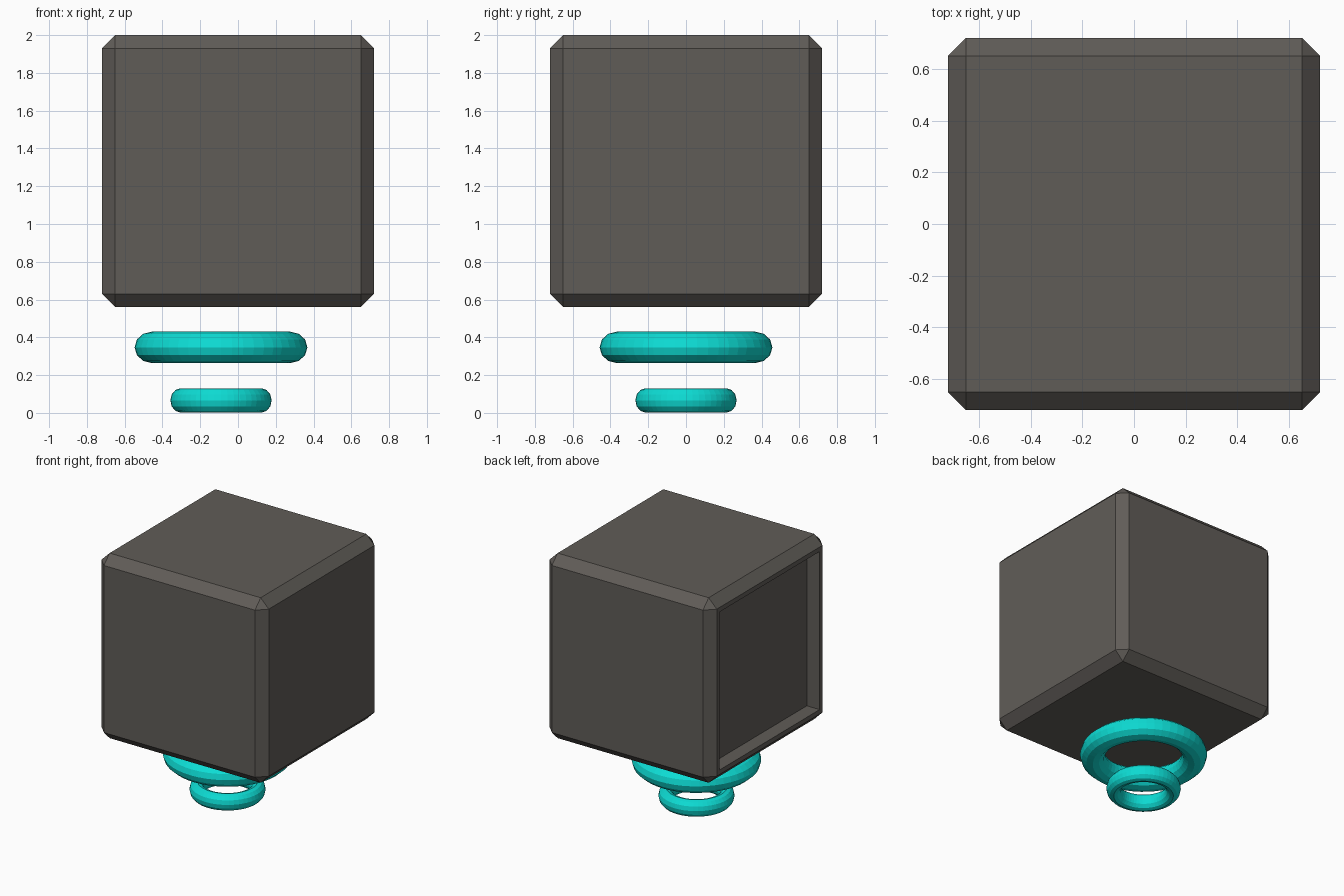
import bpy
import bmesh
from mathutils import Matrix, Vector

if "Cube" in bpy.data.objects:
    bpy.data.objects.remove(bpy.data.objects["Cube"], do_unlink=True)


def make_material(name, rgb):
    mat = bpy.data.materials.new(name)
    mat.use_nodes = True
    mat.diffuse_color = (*rgb, 1)
    mat.node_tree.nodes["Principled BSDF"].inputs["Base Color"].default_value = (*rgb, 1)
    return mat


grey = make_material("warm dark grey", (0.118, 0.108, 0.097))
teal = make_material("bright turquoise", (0.004, 0.72, 0.66))

# Chamfered body block
SIZE, CHAMFER, RIM, DEPTH = 1.44, 0.07, 0.05, 0.11
bm = bmesh.new()
bmesh.ops.create_cube(bm, size=SIZE, matrix=Matrix.Translation((0, 0, 2 - SIZE / 2)))
bmesh.ops.bevel(bm, geom=bm.edges[:], offset=CHAMFER, segments=1,
                affect='EDGES', profile=0.5)

# Recessed panel on one side
bm.normal_update()
side = min(bm.faces, key=lambda f: f.calc_center_median().x)
bmesh.ops.inset_region(bm, faces=[side], thickness=RIM)
panel = bmesh.ops.extrude_discrete_faces(bm, faces=[side])["faces"][0]
bmesh.ops.translate(bm, verts=panel.verts[:], vec=Vector((DEPTH, 0, 0)))
bmesh.ops.recalc_face_normals(bm, faces=bm.faces[:])
mesh = bpy.data.meshes.new("body_block")
bm.to_mesh(mesh)
bm.free()
body = bpy.data.objects.new("body_block", mesh)
bpy.context.collection.objects.link(body)
mesh.materials.append(grey)


# Floating rings below the body, smaller one at the bottom
def make_ring(name, z, radius, half_height):
    bpy.ops.mesh.primitive_torus_add(major_segments=48, minor_segments=12,
                                     major_radius=1, minor_radius=0.25,
                                     location=(-0.09, 0, z))
    ring = bpy.context.object
    ring.name = name
    ring.scale = (radius, radius, half_height / 0.25)
    ring.data.materials.append(teal)


make_ring("upper_ring", 0.347, 0.366, 0.083)
make_ring("lower_ring", 0.066, 0.2145, 0.064)
